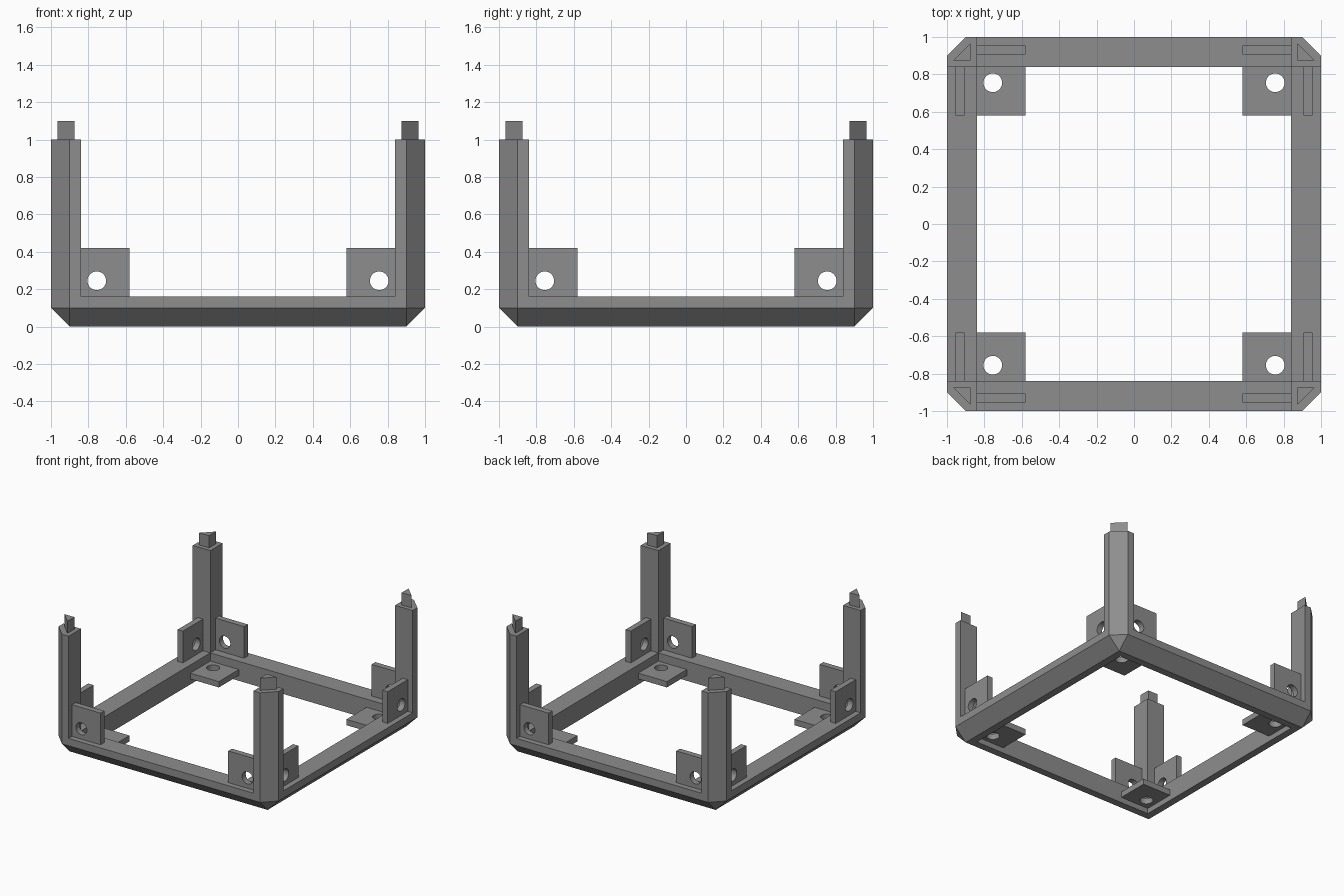
import bpy, bmesh, math
from mathutils import Matrix, Vector

if "Cube" in bpy.data.objects:
    bpy.data.objects.remove(bpy.data.objects["Cube"])

grey = bpy.data.materials.new("mid grey")
grey.diffuse_color = (0.27, 0.27, 0.27, 1)
grey.use_nodes = True
grey.node_tree.nodes["Principled BSDF"].inputs["Base Color"].default_value = grey.diffuse_color

INNER = 0.84    # inner side of the rails and posts
RAIL_TOP = 0.16
CHAMFER = 0.9   # where the outer chamfers begin


def add_object(name, bm):
    mesh = bpy.data.meshes.new(name)
    bm.to_mesh(mesh)
    bm.free()
    mesh.materials.append(grey)
    obj = bpy.data.objects.new(name, mesh)
    bpy.context.collection.objects.link(obj)
    return obj


def hull(name, points):
    """Convex solid around the given points, with flat faces merged."""
    bm = bmesh.new()
    for p in points:
        bm.verts.new(p)
    bmesh.ops.convex_hull(bm, input=bm.verts)
    bmesh.ops.dissolve_limit(bm, angle_limit=0.01, verts=bm.verts, edges=bm.edges)
    bmesh.ops.recalc_face_normals(bm, faces=bm.faces)
    return add_object(name, bm)


def box(name, lo, hi):
    return hull(name, [(x, y, z) for x in (lo[0], hi[0])
                       for y in (lo[1], hi[1]) for z in (lo[2], hi[2])])


def cut(obj, cutter):
    cutter.hide_render = True
    mod = obj.modifiers.new("cut", 'BOOLEAN')
    mod.operation = 'DIFFERENCE'
    mod.solver = 'EXACT'
    mod.object = cutter
    bpy.context.view_layer.objects.active = obj
    bpy.ops.object.modifier_apply(modifier=mod.name)
    bpy.data.objects.remove(cutter)


# Frame: a chamfered block, hollowed to leave four rails and four posts
corner = [(1, CHAMFER, 0.1), (CHAMFER, 1, 0.1), (CHAMFER, CHAMFER, 0),
          (1, CHAMFER, 1), (CHAMFER, 1, 1)]
frame = hull("frame", [(sx * x, sy * y, z) for sx in (-1, 1)
                       for sy in (-1, 1) for x, y, z in corner])
cut(frame, box("core_cutter", (-INNER, -INNER, -1), (INNER, INNER, 2)))
cut(frame, box("front_cutter", (-INNER, -2, RAIL_TOP), (INNER, 2, 2)))
cut(frame, box("side_cutter", (-2, -INNER, RAIL_TOP), (2, INNER, 2)))

# Bracket plate with a bolt hole, laid out around the middle of the cube
plate = box("bracket", (0.58, 0.58, -0.955), (INNER, INNER, -0.907))
bm = bmesh.new()
bmesh.ops.create_cone(bm, cap_ends=True, segments=32, radius1=0.05, radius2=0.05,
                      depth=0.3, matrix=Matrix.Translation((0.755, 0.755, -0.93)))
cut(plate, add_object("hole_cutter", bm))
plate.select_set(True)
bpy.context.view_layer.objects.active = plate
bpy.ops.object.shade_smooth_by_angle(angle=math.radians(30))

# Triangular locating pin on top of a post
pin = hull("pin", [(x, y, z) for z in (1.0, 1.1)
                   for x, y in ((0.875, 0.875), (0.965, 0.875), (0.875, 0.965))])

# Repeat three brackets and one pin at every corner
up = Matrix.Translation((0, 0, 1))
for k in range(4):
    turn = Matrix.Rotation(k * math.pi / 2, 4, 'Z')
    for j in range(3):
        tilt = Matrix.Rotation(j * math.tau / 3, 4, Vector((1, 1, -1)).normalized())
        part = plate if k == j == 0 else plate.copy()
        if part is not plate:
            bpy.context.collection.objects.link(part)
        part.name = f"bracket_{k}_{j}"
        part.matrix_world = up @ turn @ tilt
    part = pin if k == 0 else pin.copy()
    if part is not pin:
        bpy.context.collection.objects.link(part)
    part.name = f"pin_{k}"
    part.matrix_world = turn
